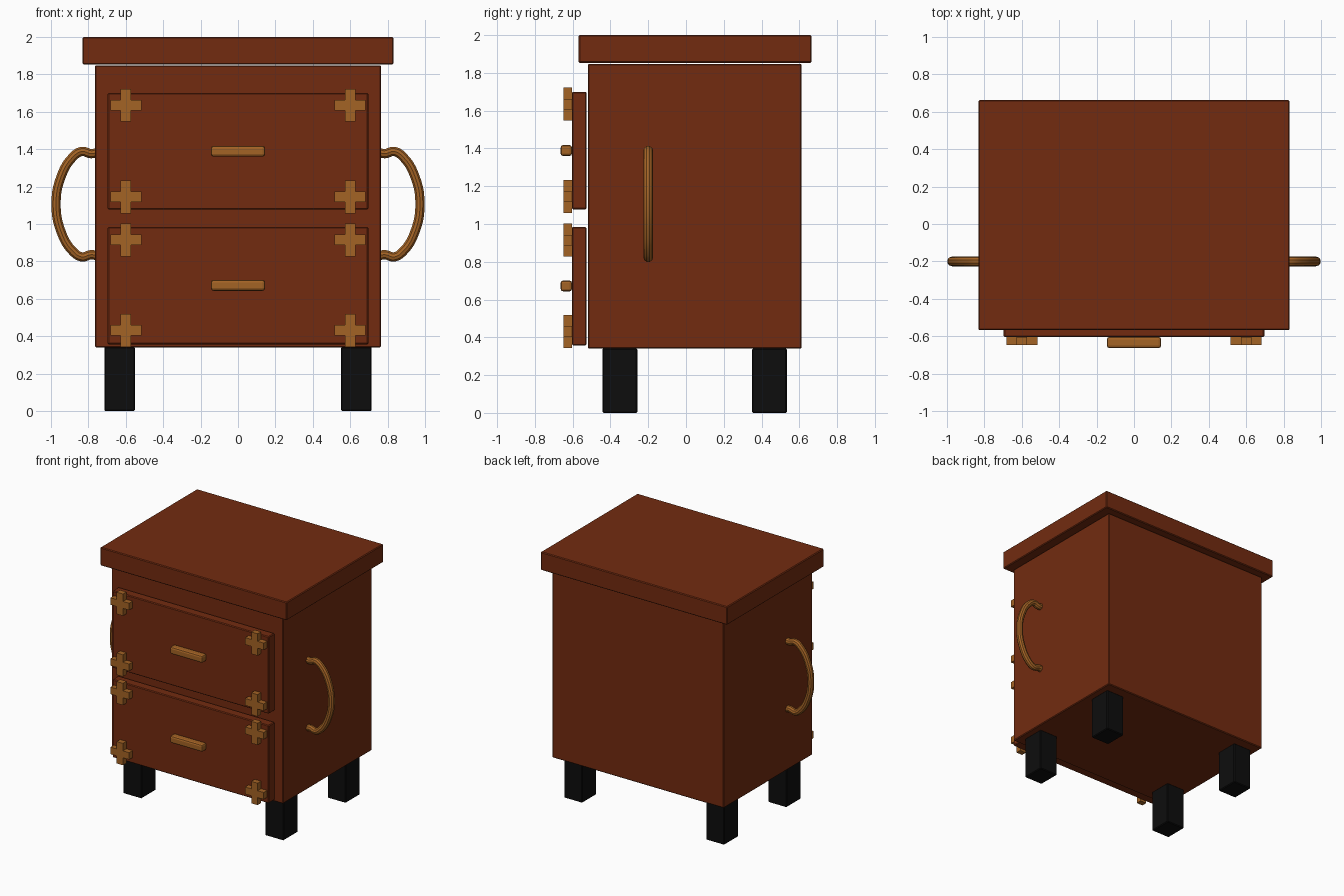
import bpy
import bmesh
from mathutils import Vector

old = bpy.data.objects.get("Cube")
if old:
    bpy.data.objects.remove(old, do_unlink=True)


def material(name, rgb):
    mat = bpy.data.materials.new(name)
    mat.use_nodes = True
    mat.diffuse_color = (*rgb, 1)
    mat.node_tree.nodes["Principled BSDF"].inputs["Base Color"].default_value = (*rgb, 1)
    return mat


wood = material("reddish brown wood", (0.17, 0.024, 0.005))
brass = material("aged brass", (0.37, 0.125, 0.018))
black = material("black feet", (0.004, 0.004, 0.004))


def add_object(name, bm, mat):
    mesh = bpy.data.meshes.new(name)
    bmesh.ops.recalc_face_normals(bm, faces=bm.faces)
    bm.to_mesh(mesh)
    bm.free()
    mesh.materials.append(mat)
    obj = bpy.data.objects.new(name, mesh)
    bpy.context.collection.objects.link(obj)
    return obj


def box(name, low, high, mat, bevel=0.006, segments=1):
    """Bevelled box between two opposite corners."""
    low, high = Vector(low), Vector(high)
    bm = bmesh.new()
    bmesh.ops.create_cube(bm, size=1)
    bmesh.ops.scale(bm, vec=high - low, verts=bm.verts)
    bmesh.ops.translate(bm, vec=(low + high) / 2, verts=bm.verts)
    bmesh.ops.bevel(bm, geom=bm.edges[:], offset=bevel, segments=segments,
                    profile=0.5, affect='EDGES')
    return add_object(name, bm, mat)


def cross(name, x, z, mat):
    """Plus-shaped corner fitting, extruded forward from the drawer face."""
    arm_x, arm_z, half = 0.083, 0.088, 0.028
    quarter = [(arm_x, half), (half, half), (half, arm_z)]
    outline = quarter + [(-a, b) for a, b in reversed(quarter)]
    outline += [(-a, -b) for a, b in outline]
    bm = bmesh.new()
    face = bm.faces.new([bm.verts.new((x + a, -0.603, z + b)) for a, b in outline])
    result = bmesh.ops.extrude_face_region(bm, geom=[face])
    front = [v for v in result["geom"] if isinstance(v, bmesh.types.BMVert)]
    bmesh.ops.translate(bm, vec=(0, -0.045, 0), verts=front)
    return add_object(name, bm, mat)


def side_handle(name, side):
    """Bowed round handle swept along a smooth curve."""
    half_path = [(0.745, 0.278), (0.785, 0.27), (0.835, 0.282), (0.885, 0.25),
                 (0.945, 0.15)]
    path = half_path + [(0.973, 0)] + [(x, -z) for x, z in reversed(half_path)]
    curve = bpy.data.curves.new(name, 'CURVE')
    curve.dimensions = '3D'
    curve.bevel_depth = 0.026
    curve.bevel_resolution = 3
    curve.use_fill_caps = True
    curve.resolution_u = 5
    spline = curve.splines.new('BEZIER')
    spline.bezier_points.add(len(path) - 1)
    for point, (x, z) in zip(spline.bezier_points, path):
        point.co = (side * x, -0.2, 1.106 + z)
        point.handle_left_type = point.handle_right_type = 'AUTO'
    curve.materials.append(brass)
    obj = bpy.data.objects.new(name, curve)
    bpy.context.collection.objects.link(obj)
    bpy.ops.object.select_all(action='DESELECT')
    obj.select_set(True)
    bpy.context.view_layer.objects.active = obj
    bpy.ops.object.convert(target='MESH')
    bpy.ops.object.shade_smooth_by_angle()


# Cabinet and overhanging top
box("cabinet_body", (-0.765, -0.52, 0.34), (0.765, 0.612, 1.848), wood)
box("table_top", (-0.831, -0.568, 1.853), (0.831, 0.664, 2.0), wood)

# Four square legs
for side, side_name in ((1, "left"), (-1, "right")):
    for y, end in ((-0.35, "front"), (0.442, "back")):
        box(f"{end}_{side_name}_leg", (side * 0.633 - 0.082, y - 0.092, 0),
            (side * 0.633 + 0.082, y + 0.092, 0.342), black)
    side_handle(f"{side_name}_side_handle", side)

# Drawers with pulls and corner fittings: bottom, top, pull and fitting heights
drawers = {
    "upper": (1.078, 1.70, 1.389, (1.145, 1.635)),
    "lower": (0.357, 0.985, 0.672, (0.431, 0.915)),
}
for level, (bottom, top, pull, fittings) in drawers.items():
    box(f"{level}_drawer", (-0.697, -0.604, bottom), (0.697, -0.527, top), wood)
    box(f"{level}_drawer_pull", (-0.145, -0.664, pull - 0.029),
        (0.145, -0.603, pull + 0.029), brass, 0.014, 2)
    for z, place in zip(fittings, ("bottom", "top")):
        for side, side_name in ((1, "left"), (-1, "right")):
            cross(f"{level}_{place}_{side_name}_fitting", side * 0.6, z, brass)
